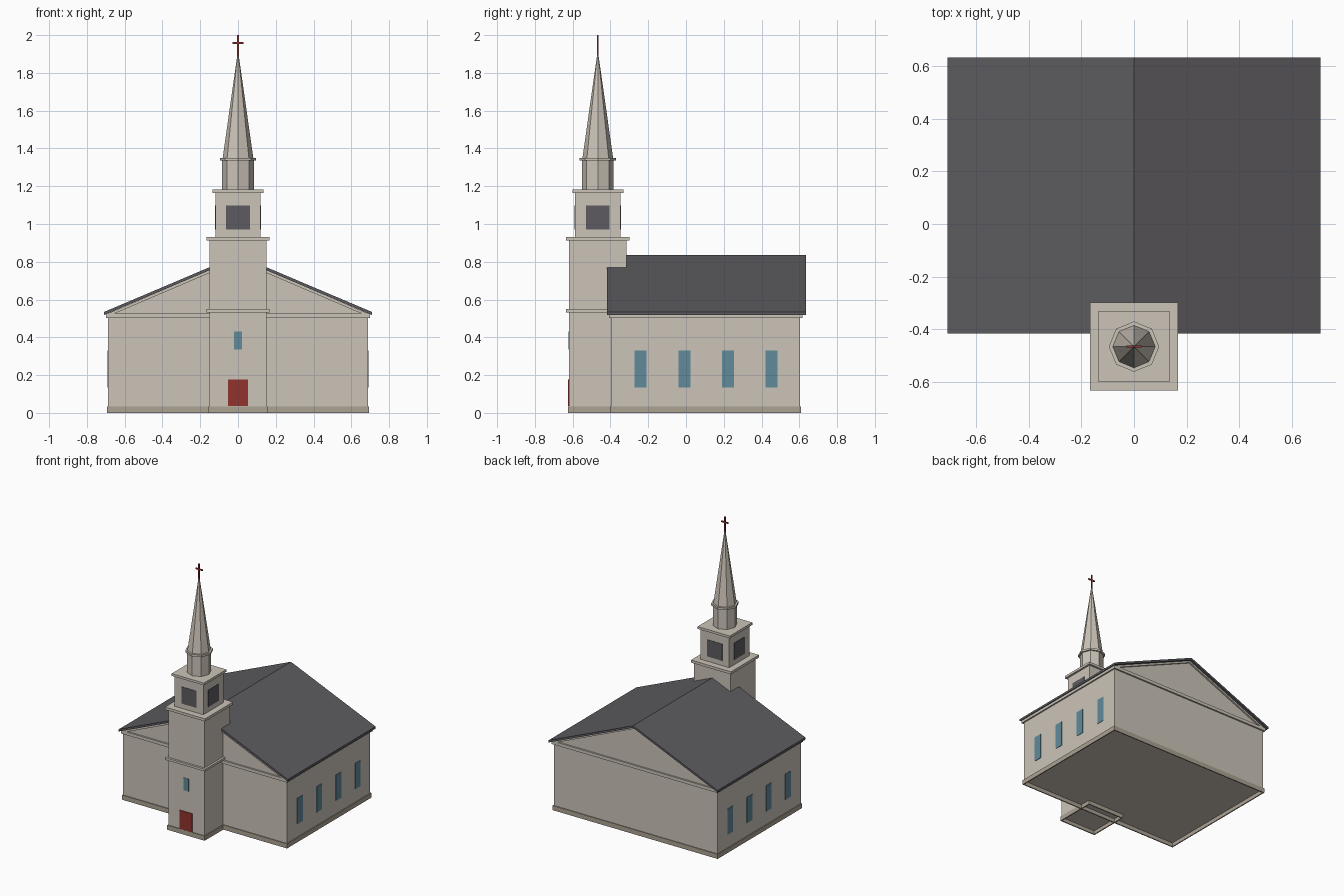
import bpy
import bmesh
from math import pi
from mathutils import Matrix

cube = bpy.data.objects.get("Cube")
if cube:
    bpy.data.objects.remove(cube, do_unlink=True)


def material(name, r, g, b):
    m = bpy.data.materials.new(name)
    m.use_nodes = True
    m.diffuse_color = (r, g, b, 1)
    m.node_tree.nodes["Principled BSDF"].inputs["Base Color"].default_value = (r, g, b, 1)
    return m


WALL = material("warm_white", 0.60, 0.55, 0.48)
STONE = material("foundation_stone", 0.41, 0.36, 0.29)
SLATE = material("dark_slate", 0.109, 0.105, 0.115)
GLASS = material("blue_glass", 0.119, 0.254, 0.323)
RED = material("deep_red", 0.29, 0.034, 0.027)

TOWER_Y = -0.467


def finish(name, bm, mat):
    bmesh.ops.recalc_face_normals(bm, faces=bm.faces)
    mesh = bpy.data.meshes.new(name)
    bm.to_mesh(mesh)
    bm.free()
    mesh.materials.append(mat)
    obj = bpy.data.objects.new(name, mesh)
    bpy.context.collection.objects.link(obj)
    return obj


def add_box(bm, x0, x1, y0, y1, z0, z1):
    size = Matrix.Diagonal((x1 - x0, y1 - y0, z1 - z0, 1))
    place = Matrix.Translation(((x0 + x1) / 2, (y0 + y1) / 2, (z0 + z1) / 2))
    bmesh.ops.create_cube(bm, size=1, matrix=place @ size)


def box(name, mat, *bounds):
    bm = bmesh.new()
    add_box(bm, *bounds)
    return finish(name, bm, mat)


def tower_box(name, mat, half, z0, z1):
    return box(name, mat, -half, half, TOWER_Y - half, TOWER_Y + half, z0, z1)


def extrude_y(name, mat, profile, y0, y1):
    """Extrude an x-z outline along y."""
    bm = bmesh.new()
    face = bm.faces.new([bm.verts.new((x, y0, z)) for x, z in profile])
    new = bmesh.ops.extrude_face_region(bm, geom=[face])["geom"]
    verts = [v for v in new if isinstance(v, bmesh.types.BMVert)]
    bmesh.ops.translate(bm, verts=verts, vec=(0, y1 - y0, 0))
    return finish(name, bm, mat)


def chevron(half, ridge, eave, thick):
    return [(-half, eave), (0, ridge), (half, eave),
            (half, eave - thick), (0, ridge - thick), (-half, eave - thick)]


def octagon(name, mat, r0, r1, z0, z1):
    bm = bmesh.new()
    bmesh.ops.create_cone(bm, cap_ends=True, segments=8, radius1=r0, radius2=r1, depth=z1 - z0,
                          matrix=Matrix.Translation((0, TOWER_Y, (z0 + z1) / 2)))
    return finish(name, bm, mat)


def skirt(name, x, y0, y1, height, thick):
    """Foundation ring, open underneath."""
    bm = bmesh.new()
    for s in (-x, x - thick):
        add_box(bm, s, s + thick, y0, y1, 0, height)
    for y in (y0, y1 - thick):
        add_box(bm, -x + thick, x - thick, y, y + thick, 0, height)
    return finish(name, bm, STONE)


# Main hall
extrude_y("hall_walls", WALL,
          [(-0.687, 0.03), (0.687, 0.03), (0.687, 0.515), (0, 0.808), (-0.687, 0.515)],
          -0.396, 0.604)
skirt("hall_foundation", 0.693, -0.402, 0.61, 0.035, 0.008)
box("hall_cornice", WALL, -0.698, 0.698, -0.408, 0.616, 0.503, 0.527)
extrude_y("rake_trim", WALL, chevron(0.698, 0.82, 0.522, 0.015), -0.408, 0.616)
extrude_y("roof", SLATE, chevron(0.71, 0.835, 0.534, 0.016), -0.417, 0.635)

# Side windows
for side, sx in (("left", 1), ("right", -1)):
    for i in range(4):
        y = -0.24 + i * 0.231
        xs = sorted((sx * 0.686, sx * 0.69))
        box(f"{side}_window_{i + 1}", GLASS, *xs, y - 0.032, y + 0.032, 0.135, 0.33)

# Tower stages and ledges
tower_box("tower_shaft", WALL, 0.152, 0.028, 0.915)
skirt("tower_foundation", 0.157, TOWER_Y - 0.157, TOWER_Y + 0.157, 0.035, 0.008)
tower_box("tower_band", WALL, 0.168, 0.532, 0.549)
tower_box("tower_ledge", WALL, 0.168, 0.912, 0.932)
tower_box("belfry", WALL, 0.12, 0.93, 1.17)
tower_box("belfry_ledge", WALL, 0.135, 1.164, 1.182)

# Belfry louvres on all four sides
for i, side in enumerate(("front", "left", "back", "right")):
    bm = bmesh.new()
    add_box(bm, -0.063, 0.063, -0.123, -0.118, 0.97, 1.097)
    turn = Matrix.Translation((0, TOWER_Y, 0)) @ Matrix.Rotation(i * pi / 2, 4, "Z")
    bm.transform(turn)
    finish(f"{side}_louvre", bm, SLATE)

# Door and window on the tower front
front = TOWER_Y - 0.152
box("front_door", RED, -0.053, 0.053, front - 0.006, front + 0.001, 0.036, 0.176)
box("front_window", GLASS, -0.021, 0.021, front - 0.003, front + 0.001, 0.335, 0.43)

# Lantern and spire
octagon("lantern", WALL, 0.084, 0.084, 1.18, 1.34)
octagon("lantern_ledge", WALL, 0.096, 0.096, 1.335, 1.35)
octagon("spire", WALL, 0.081, 0.003, 1.35, 1.9)

# Cross
bm = bmesh.new()
add_box(bm, -0.004, 0.004, TOWER_Y - 0.004, TOWER_Y + 0.004, 1.87, 2.0)
add_box(bm, -0.029, 0.029, TOWER_Y - 0.004, TOWER_Y + 0.004, 1.953, 1.963)
finish("cross", bm, RED)
